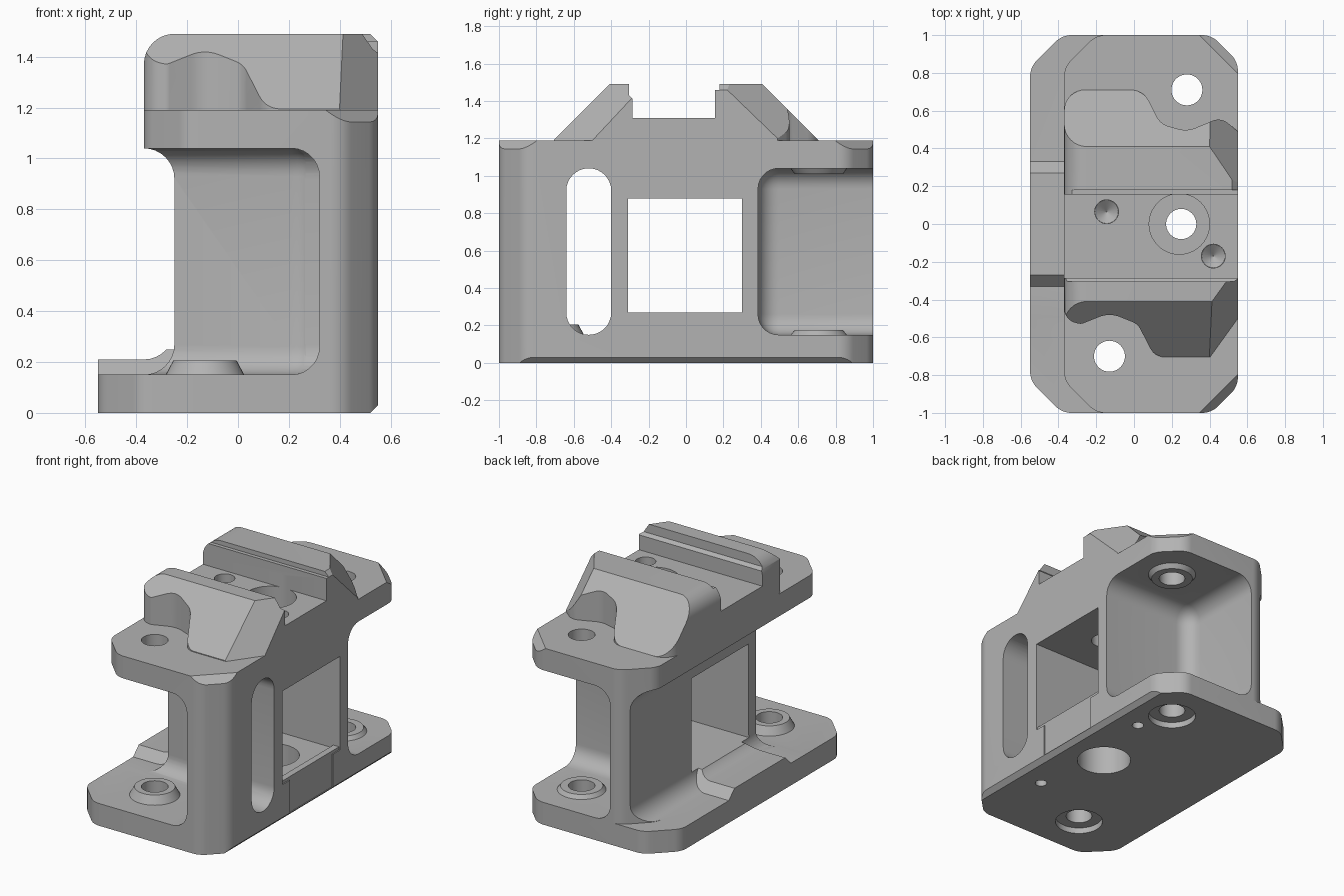
import bpy, bmesh, math
from mathutils import Vector

if "Cube" in bpy.data.objects:
    bpy.data.objects.remove(bpy.data.objects["Cube"])

grey = bpy.data.materials.new("plain grey")
grey.use_nodes = True
colour = (0.45, 0.45, 0.45, 1)
grey.diffuse_color = colour
grey.node_tree.nodes["Principled BSDF"].inputs["Base Color"].default_value = colour


def finish(name, bm):
    bmesh.ops.recalc_face_normals(bm, faces=bm.faces)
    mesh = bpy.data.meshes.new(name)
    bm.to_mesh(mesh)
    bm.free()
    mesh.materials.append(grey)
    ob = bpy.data.objects.new(name, mesh)
    bpy.context.collection.objects.link(ob)
    return ob


def rounded(points, steps=8):
    """Closed outline; a third value on a point is its fillet radius."""
    out = []
    for i, p in enumerate(points):
        v = Vector(p[:2])
        r = p[2] if len(p) > 2 else 0
        if not r:
            out.append(v)
            continue
        a = (Vector(points[i - 1][:2]) - v).normalized()
        b = (Vector(points[(i + 1) % len(points)][:2]) - v).normalized()
        half = a.angle(b) / 2
        centre = v + (a + b).normalized() * r / math.sin(half)
        start = v + a * r / math.tan(half) - centre
        end = v + b * r / math.tan(half) - centre
        turn = start.angle_signed(end)
        for k in range(steps + 1):
            t = -turn * k / steps
            c, s = math.cos(t), math.sin(t)
            out.append(centre + Vector((start.x * c - start.y * s, start.x * s + start.y * c)))
    return out


def prism(name, points, axis, lo, hi, slices=()):
    """Extrude an outline along an axis, then trim it by (point, normal) planes."""
    place = {"x": lambda p, d: (d, p.x, p.y), "y": lambda p, d: (p.x, d, p.y),
             "z": lambda p, d: (p.x, p.y, d)}[axis]
    bm = bmesh.new()
    face = bm.faces.new([bm.verts.new(place(p, lo)) for p in rounded(points)])
    shift = Vector(place(Vector((0, 0)), hi - lo))
    new = bmesh.ops.extrude_face_region(bm, geom=[face], use_keep_orig=True)["geom"]
    bmesh.ops.translate(bm, vec=shift, verts=[g for g in new if isinstance(g, bmesh.types.BMVert)])
    for co, no in slices:
        cut = bmesh.ops.bisect_plane(bm, geom=bm.verts[:] + bm.edges[:] + bm.faces[:],
                                     plane_co=co, plane_no=no, clear_outer=True)["geom_cut"]
        edges = [g for g in cut if isinstance(g, bmesh.types.BMEdge)]
        if edges:
            bmesh.ops.contextual_create(bm, geom=edges)
    return finish(name, bm)


def box(name, lo, hi, r=0):
    bm = bmesh.new()
    bmesh.ops.create_cube(bm, size=1)
    lo, hi = Vector(lo), Vector(hi)
    for v in bm.verts:
        v.co = (lo + hi) / 2 + v.co * (hi - lo)
    if r:
        bmesh.ops.bevel(bm, geom=bm.edges[:], offset=r, segments=7, profile=0.5, affect="EDGES")
    return finish(name, bm)


def cone(name, xy, z0, z1, r0, r1):
    bm = bmesh.new()
    bmesh.ops.create_cone(bm, cap_ends=True, segments=40, radius1=r0, radius2=r1, depth=z1 - z0)
    bmesh.ops.translate(bm, vec=(xy[0], xy[1], (z0 + z1) / 2), verts=bm.verts)
    return finish(name, bm)


def combine(ob, other, operation):
    m = ob.modifiers.new("combine", "BOOLEAN")
    m.operation, m.solver, m.object = operation, "EXACT", other
    bpy.context.view_layer.objects.active = ob
    bpy.ops.object.modifier_apply(modifier=m.name)
    bpy.data.objects.remove(other)


def outline(left):
    """Plate plan with cut and softened corners."""
    c, d, r = 0.17, 0.14, 0.12
    return [(left, -1 + c, r), (left + c, -1, r), (0.55 - d, -1, r), (0.55, -1 + d, r),
            (0.55, 1 - d, r), (0.55 - d, 1, r), (left + c, 1, r), (left, 1 - c, r)]


def end_plane(a, b, c):
    n = (Vector(b) - Vector(a)).cross(Vector(c) - Vector(a))
    return (a, n if n.x > 0 else -n)


# Upright block and base plate, with the low edge and top corners trimmed
low_edge = ((0.55, 0, 0.03), (1, 0, -1))
corners = [((0.345, s, 1.19), (1, s, 1.41)) for s in (-1, 1)]
body = prism("body", outline(-0.37), "z", 0, 1.19, [low_edge] + corners)
side_recess = prism("side_recess", [(-0.9, 0.15), (-0.25, 0.15, 0.12), (-0.25, 1.04, 0.12),
                                    (-0.9, 1.04)], "y", -1.5, 1.5)
combine(body, side_recess, "DIFFERENCE")
combine(body, prism("base_plate", outline(-0.55), "z", 0, 0.15, [low_edge]), "UNION")

# Raised middle of the base with sloped ends
rise = prism("base_rise", [(-0.55, 0.1), (-0.55, 0.21), (-0.25, 0.21, 0.12), (-0.25, 0.34),
                           (-0.2, 0.34), (-0.2, 0.1)], "y", -0.4, 0.4,
             [((0, s * 0.33, 0.15), (0, s, 1)) for s in (-1, 1)])
combine(body, rise, "UNION")

# Clamp floor and its two ridges
combine(body, box("clamp_floor", (-0.37, -0.3, 1.1), (0.55, 0.2, 1.31)), "UNION")
front_plan = [(-0.37, -0.2), (-0.37, -0.51, 0.08), (-0.28, -0.53, 0.04), (-0.13, -0.47, 0.15),
              (0.02, -0.53, 0.08), (0.11, -0.705, 0.09), (0.6, -0.705), (0.6, -0.2)]
rear_plan = [(-0.37, 0.1), (-0.37, 0.71, 0.11), (0.05, 0.71, 0.11), (0.14, 0.53, 0.1),
             (0.28, 0.49, 0.14), (0.46, 0.565, 0.08), (0.55, 0.49), (0.55, 0.1)]
front_side = [(-0.72, 1.18), (-0.41, 1.49), (-0.305, 1.49), (-0.305, 1.43), (-0.285, 1.41),
              (-0.285, 1.18)]
rear_side = [(0.155, 1.18), (0.155, 1.46), (0.18, 1.46), (0.18, 1.49), (0.41, 1.49), (0.72, 1.18)]
front_end = end_plane((0.55, -0.5, 1.19), (0.55, -0.285, 1.42), (0.42, -0.4, 1.49))
rear_end = end_plane((0.55, 0.5, 1.19), (0.55, 0.22, 1.46), (0.4, 0.41, 1.49))
for name, plan, side, end in (("front_ridge", front_plan, front_side, front_end),
                              ("rear_ridge", rear_plan, rear_side, rear_end)):
    ridge = prism(name, side, "x", -0.37, 0.55, [end])
    combine(ridge, prism("plan", plan, "z", 1.1, 1.6), "INTERSECT")
    soft = [(-0.37, 1), (-0.37, 1.49, 0.12), (0.52, 1.49), (0.55, 1.46), (0.55, 1)]
    combine(ridge, prism("soft_end", soft, "y", -1, 1), "INTERSECT")
    combine(body, ridge, "UNION")

# Corner pockets, slot, window and side panel
front_hole, rear_hole, middle = (-0.13, -0.7), (0.28, 0.71), (0.25, 0)
slot = [(-0.64, 0.15, 0.119), (-0.4, 0.15, 0.119), (-0.4, 1.04, 0.119), (-0.64, 1.04, 0.119)]
for cutter in (box("front_pocket", (-1.5, -2, 0.15), (0.32, -0.385, 1.04), 0.11),
               box("rear_pocket", (-0.136, 0.385, 0.15), (1.5, 2, 1.04), 0.11),
               prism("slot", slot, "x", 0.12, 0.8),
               box("window", (-1, -0.31, 0.25), (1, 0.3, 0.88)),
               box("side_panel", (0.543, -0.235, 0.03), (0.7, 0.225, 0.26))):
    combine(body, cutter, "DIFFERENCE")

# Bosses around the bolt holes, and the window lip
for part in (cone("front_boss", front_hole, 0.13, 0.205, 0.165, 0.125),
             cone("rear_boss", rear_hole, 0.13, 0.175, 0.165, 0.13),
             cone("upper_boss", rear_hole, 1.01, 1.06, 0.13, 0.165),
             box("window_lip", (0.5, -0.32, 0.2), (0.543, 0.31, 0.27))):
    combine(body, part, "UNION")

# Bolt holes, counterbores and drilled dowel holes
for xy in (front_hole, rear_hole):
    combine(body, cone("bolt_hole", xy, -0.1, 1.25, 0.082, 0.082), "DIFFERENCE")
    combine(body, cone("counterbore", xy, -0.1, 0.04, 0.15, 0.15), "DIFFERENCE")
combine(body, cone("middle_hole", middle, 0.5, 1.4, 0.08, 0.08), "DIFFERENCE")
combine(body, cone("middle_counterbore", (0.24, 0), 1.15, 1.4, 0.16, 0.16), "DIFFERENCE")
combine(body, cone("base_hole", middle, -0.1, 0.4, 0.17, 0.17), "DIFFERENCE")
for xy in ((-0.145, 0.065), (0.42, -0.17)):
    combine(body, cone("dowel_tip", xy, 1.12, 1.17, 0.002, 0.063), "DIFFERENCE")
    combine(body, cone("dowel_hole", xy, 1.169, 1.4, 0.063, 0.063), "DIFFERENCE")
for y in (-0.48, 0.48):
    combine(body, cone("base_dowel", (0.37, y), -0.1, 0.1, 0.037, 0.037), "DIFFERENCE")

body.name = "mount_block"
bpy.ops.object.select_all(action="DESELECT")
body.select_set(True)
bpy.context.view_layer.objects.active = body
bpy.ops.object.shade_smooth_by_angle(angle=math.radians(30))
